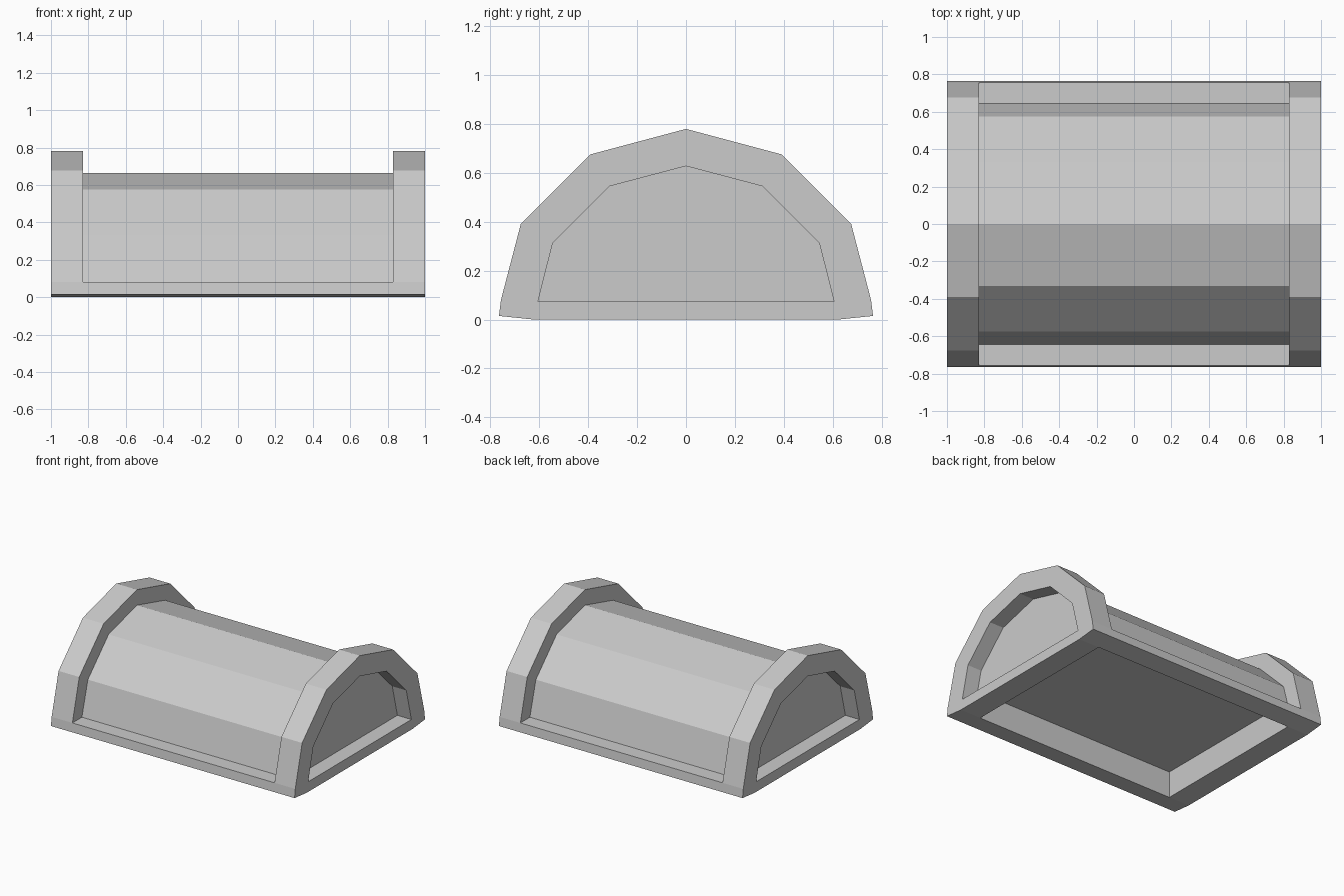
import bpy, bmesh

if "Cube" in bpy.data.objects:
    bpy.data.objects.remove(bpy.data.objects["Cube"])


def section(half):
    # mirror a left-hand half profile (bottom to apex) into a closed loop
    return half + [(-y, z) for y, z in reversed(half[:-1])]


FOOT = [(-0.62, 0.0), (-0.765, 0.015), (-0.757, 0.08)]
rim = section(FOOT + [(-0.757, 0.08), (-0.676, 0.39), (-0.39, 0.676), (0, 0.78)])
barrel = section(FOOT + [(-0.645, 0.08), (-0.575, 0.332), (-0.332, 0.575), (0, 0.665)])
pocket = section([(-0.605, 0.075)] * 4 + [(-0.545, 0.314), (-0.314, 0.545), (0, 0.628)])

# stations along x: end pocket, raised rim, barrel, raised rim, end pocket
half_run = [(0.885, pocket), (1.0, pocket), (1.0, rim), (0.83, rim), (0.83, barrel)]
stations = [(-x, s) for x, s in half_run] + list(reversed(half_run))

bm = bmesh.new()
rings = [[bm.verts.new((x, y, z)) for y, z in s] for x, s in stations]
count = len(rim)
underside = None
for k, (a, b) in enumerate(zip(rings, rings[1:])):
    for i in range(count):
        j = (i + 1) % count
        f = bm.faces.new((a[i], a[j], b[j], b[i]))
        if k == 4 and j == 0:
            underside = f
underside.material_index = 0
bm.faces.new(rings[0])
bm.faces.new(rings[-1])

# merge the repeated profile points and tidy
bmesh.ops.remove_doubles(bm, verts=bm.verts[:], dist=0.0001)
bmesh.ops.dissolve_degenerate(bm, edges=bm.edges[:], dist=0.0001)
bmesh.ops.recalc_face_normals(bm, faces=bm.faces[:])

# hollow in the underside
floor = [f for f in bm.faces
         if f.calc_center_median().length < 0.01 and f.normal.z < -0.9]
for f in floor:
    res = bmesh.ops.extrude_discrete_faces(bm, faces=[f])
    for v in res["faces"][0].verts:
        v.co.x *= 0.985
        v.co.y *= 0.975
        v.co.z = 0.185

mesh = bpy.data.meshes.new("chest_lid")
bm.to_mesh(mesh)
bm.free()
bpy.context.collection.objects.link(bpy.data.objects.new("chest_lid", mesh))
